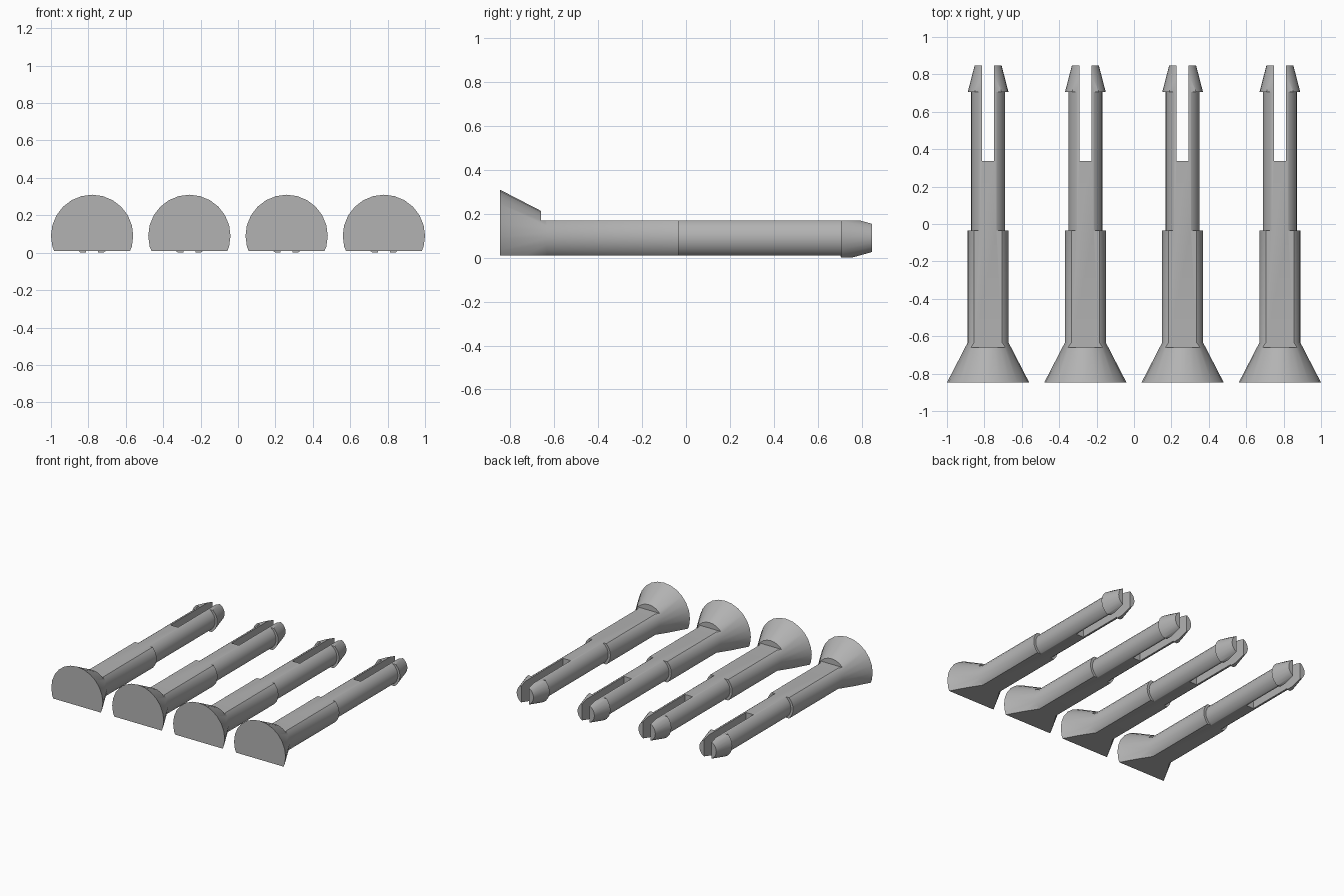
import bpy, bmesh, math
from mathutils import Matrix, Vector

cube = bpy.data.objects.get("Cube")
if cube:
    bpy.data.objects.remove(cube, do_unlink=True)

SIDES = 24
AXIS_Z = 0.09

grey = bpy.data.materials.new("plain grey")
grey.use_nodes = True
colour = (0.45, 0.45, 0.45, 1)
grey.diffuse_color = colour
grey.node_tree.nodes["Principled BSDF"].inputs["Base Color"].default_value = colour


def add_object(name, bm):
    mesh = bpy.data.meshes.new(name)
    bmesh.ops.recalc_face_normals(bm, faces=bm.faces[:])
    bm.to_mesh(mesh)
    bm.free()
    obj = bpy.data.objects.new(name, mesh)
    bpy.context.collection.objects.link(obj)
    return obj


def turned(name, profile):
    """Solid turned around the y axis from (y, radius) pairs."""
    bm = bmesh.new()
    rings = []
    for y, r in profile:
        angles = [math.tau * i / SIDES for i in range(SIDES)]
        rings.append([bm.verts.new((r * math.cos(a), y, AXIS_Z + r * math.sin(a)))
                      for a in angles])
    for a, b in zip(rings, rings[1:]):
        for i in range(SIDES):
            j = (i + 1) % SIDES
            bm.faces.new((a[i], a[j], b[j], b[i]))
    bm.faces.new(rings[0])
    bm.faces.new(rings[-1])
    return add_object(name, bm)


def cutter(name, low, high):
    low, high = Vector(low), Vector(high)
    bm = bmesh.new()
    bmesh.ops.create_cube(bm, size=1, matrix=Matrix.Translation((low + high) / 2)
                          @ Matrix.Diagonal((*(high - low), 1)))
    obj = add_object(name, bm)
    obj.hide_render = True
    return obj


# Flared head, thick shank, thin shank and barbed tip
pin = turned("split_pin_1", [
    (-0.848, 0.22), (-0.635, 0.11), (-0.035, 0.11), (-0.035, 0.0915),
    (0.705, 0.0915), (0.705, 0.109), (0.848, 0.072)])

# Flats below and above, and the slot that splits the tip
cutters = [
    cutter("underside_cut", (-1, -1, -1), (1, 0.7045, 0.01)),
    cutter("barb_underside_cut", (-1, 0.6, -1), (1, 1, 0)),
    cutter("top_cut", (-1, -0.66, 0.17), (1, 1, 1)),
    cutter("slot_cut", (-0.032, 0.337, -1), (0.032, 1, 1)),
]
for c in cutters:
    mod = pin.modifiers.new(c.name, "BOOLEAN")
    mod.operation = "DIFFERENCE"
    mod.solver = "EXACT"
    mod.object = c

# Bake the cuts and remove the cutters
bpy.context.view_layer.update()
baked = bpy.data.meshes.new_from_object(
    pin.evaluated_get(bpy.context.evaluated_depsgraph_get()))
pin.modifiers.clear()
pin.data = baked
for c in cutters:
    bpy.data.objects.remove(c, do_unlink=True)
baked.materials.clear()
baked.materials.append(grey)

bpy.ops.object.select_all(action="DESELECT")
pin.select_set(True)
bpy.context.view_layer.objects.active = pin
bpy.ops.object.shade_smooth_by_angle(angle=math.radians(28))

# Row of four pins
pin.location.x = -0.78
for i in range(1, 4):
    copy = pin.copy()
    copy.name = f"split_pin_{i + 1}"
    copy.location.x = -0.78 + 0.52 * i
    bpy.context.collection.objects.link(copy)
